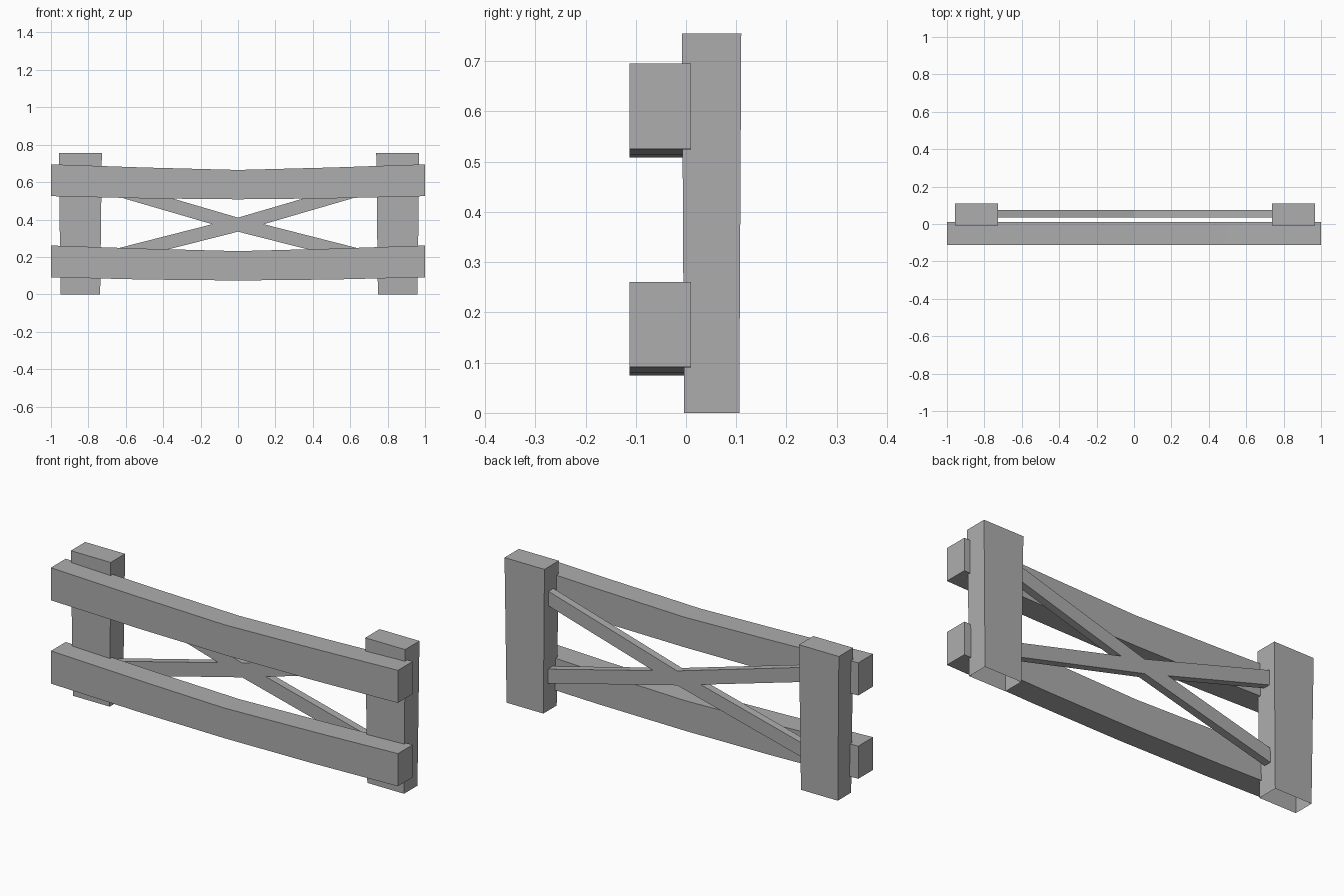
import bpy
import bmesh

cube = bpy.data.objects.get("Cube")
if cube:
    bpy.data.objects.remove(cube, do_unlink=True)

grey = bpy.data.materials.new("weathered_grey")
grey.use_nodes = True
grey.diffuse_color = (0.42, 0.42, 0.42, 1)
grey.node_tree.nodes["Principled BSDF"].inputs["Base Color"].default_value = grey.diffuse_color


def finish(bm, name):
    bmesh.ops.recalc_face_normals(bm, faces=bm.faces)
    mesh = bpy.data.meshes.new(name)
    bm.to_mesh(mesh)
    bm.free()
    mesh.materials.append(grey)
    obj = bpy.data.objects.new(name, mesh)
    bpy.context.collection.objects.link(obj)
    return obj


def beam(name, path, y0, y1):
    """Sweep a box section along x; path holds (x, bottom, top)."""
    bm = bmesh.new()
    rings = [[bm.verts.new(p) for p in ((x, y0, lo), (x, y1, lo), (x, y1, hi), (x, y0, hi))]
             for x, lo, hi in path]
    for a, b in zip(rings, rings[1:]):
        for i in range(4):
            j = (i + 1) % 4
            bm.faces.new((a[i], a[j], b[j], b[i]))
    bm.faces.new(rings[0])
    bm.faces.new(rings[-1])
    return finish(bm, name)


def post(name, x):
    """Post that widens slightly upward, open underneath."""
    bm = bmesh.new()
    bmesh.ops.create_cube(bm, size=2)
    for v in bm.verts:
        top = v.co.z > 0
        v.co.x = x + v.co.x * (0.115 if top else 0.106)
        v.co.y = 0.051 + v.co.y * (0.059 if top else 0.055)
        v.co.z = 0.755 if top else 0
    bm.faces.ensure_lookup_table()
    base = [f for f in bm.faces if all(v.co.z == 0 for v in f.verts)]
    bmesh.ops.delete(bm, geom=base, context='FACES_ONLY')
    return finish(bm, name)


# Uprights
post("right_post", -0.843)
post("left_post", 0.854)

# Sagging rails
for name, low, high in (("upper_rail", 0.525, 0.695), ("lower_rail", 0.091, 0.261)):
    sag = ((-1, 0, 0), (-0.5, 0.012, 0.017), (0, 0.017, 0.03), (0.5, 0.012, 0.017), (1, 0, 0))
    beam(name, [(x, low - b, high - t) for x, b, t in sag], -0.112, 0.01)

# Crossed braces, bent slightly where they meet
for name, s in (("falling_brace", 1), ("rising_brace", -1)):
    path = [(-0.745 * s, 0.552, 0.628), (0, 0.335, 0.41), (0.745 * s, 0.146, 0.22)]
    beam(name, path, 0.034, 0.074)
